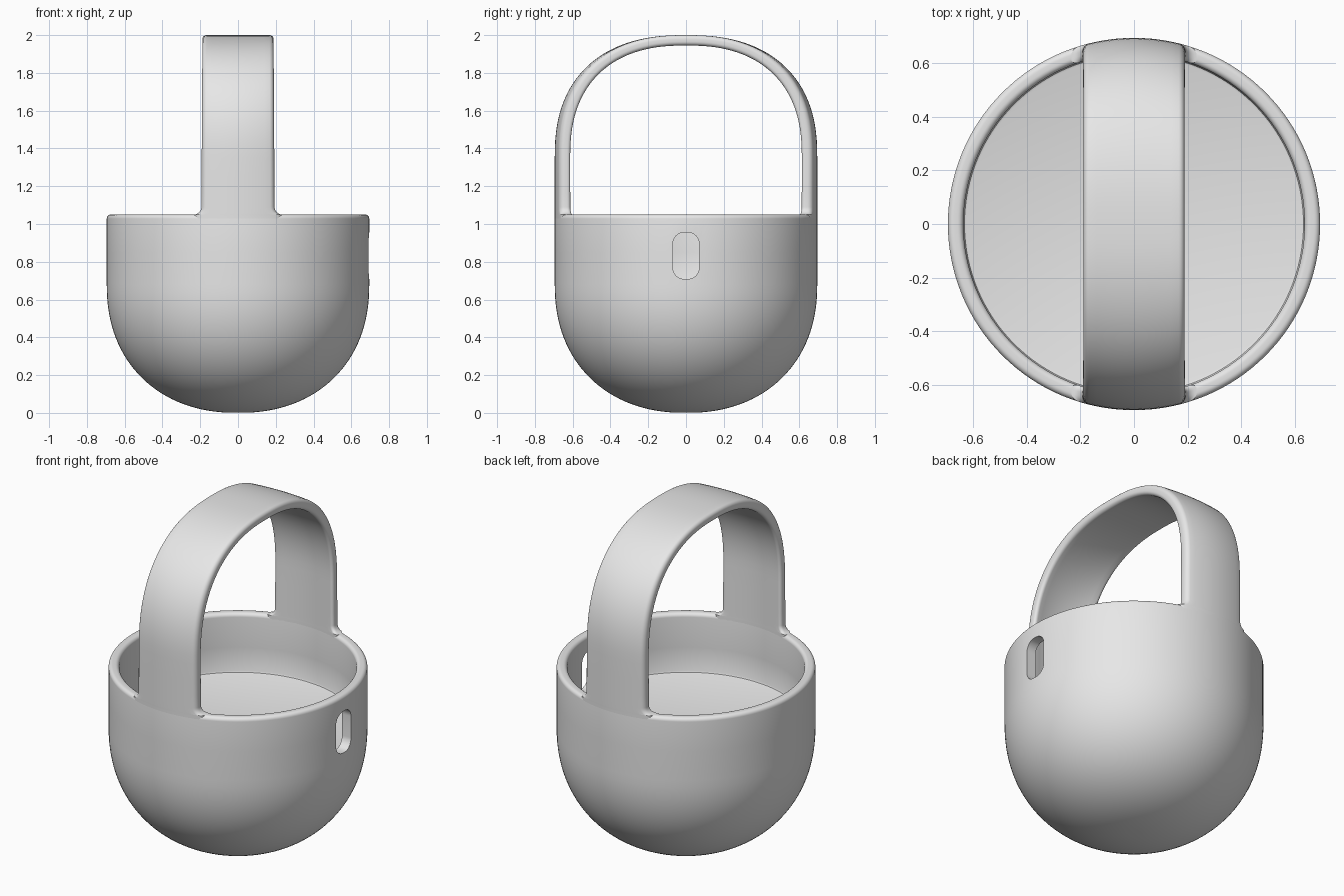
import bpy, bmesh, math

if "Cube" in bpy.data.objects:
    bpy.data.objects.remove(bpy.data.objects["Cube"])

R, RI = 0.695, 0.637          # outer and inner wall radius
RIM, FLOOR = 1.05, 0.70
SPRING = 1.35                 # height where the arch starts to curve

grey = bpy.data.materials.new("plain_grey")
grey.diffuse_color = (0.8, 0.8, 0.8, 1)
grey.use_nodes = True
grey.node_tree.nodes["Principled BSDF"].inputs["Base Color"].default_value = grey.diffuse_color


def finish(name, bm):
    bmesh.ops.recalc_face_normals(bm, faces=bm.faces)
    me = bpy.data.meshes.new(name)
    bm.to_mesh(me)
    bm.free()
    ob = bpy.data.objects.new(name, me)
    bpy.context.collection.objects.link(ob)
    me.materials.append(grey)
    return ob


def loft(name, rings, cap=True):
    """Skin a list of closed rings of points."""
    bm = bmesh.new()
    vs = [[bm.verts.new(p) for p in ring] for ring in rings]
    n = len(vs[0])
    for a, b in zip(vs, vs[1:]):
        for i in range(n):
            j = (i + 1) % n
            bm.faces.new((a[i], a[j], b[j], b[i]))
    if cap:
        bm.faces.new(vs[0])
        bm.faces.new(vs[-1])
    return finish(name, bm)


def arc(cx, cz, r, a0, a1, n):
    return [(cx + r * math.cos(math.radians(a0 + (a1 - a0) * i / n)),
             cz + r * math.sin(math.radians(a0 + (a1 - a0) * i / n))) for i in range(n + 1)]


def power(v, e):
    return math.copysign(abs(v) ** e, v)


# Bowl: turned profile with round base, rounded rim and flat floor
prof = []
for i in range(1, 33):
    t = math.pi / 2 * i / 32
    prof.append((R * math.sin(t) ** (2 / 2.2), 0.68 * (1 - max(math.cos(t), 0) ** (2 / 2.2))))
e = 0.022
prof += [(R, 0.85)] + arc(R - e, RIM - e, e, 0, 90, 6) + arc(RI + e, RIM - e, e, 90, 180, 6)
prof += [(RI, 0.85), (RI, FLOOR + 0.012)] + [(RI - 0.004, FLOOR + 0.003), (RI - 0.012, FLOOR)]
SEG = 128
bowl = loft("bowl", [[(r * math.cos(2 * math.pi * k / SEG), r * math.sin(2 * math.pi * k / SEG), z)
                      for k in range(SEG)] for r, z in prof])

# Slot cut through the right wall only
c = 0.06
hy, zc, hz = 0.07, 0.832, 0.123
outline = []
for sy, sz, a in ((1, 1, 0), (-1, 1, 90), (-1, -1, 180), (1, -1, 270)):
    outline += arc(sy * (hy - c), zc + sz * (hz - c), c, a, a + 90, 8)
cutter = loft("slot_cutter", [[(x, y, z) for y, z in outline] for x in (0.5, 0.8)])
cutter.hide_render = True
mod = bowl.modifiers.new("slot", 'BOOLEAN')
mod.operation, mod.object, mod.solver = 'DIFFERENCE', cutter, 'EXACT'
bpy.context.view_layer.objects.active = bowl
bpy.ops.object.modifier_apply(modifier="slot")
bpy.data.objects.remove(cutter)

# Handle cross-section: (sideways position, depth from 0 outside to 1 inside)
W, T = 0.19, R - RI
section = []
for sx, k, a in ((1, 1, 0), (-1, 1, 90), (-1, 0, 180), (1, 0, 270)):
    cx, cy = sx * (W - e), (T - e if k else e)
    section += [(x, y / T) for x, y in arc(cx, cy, e, a, a + 90, 5)]
    if a in (0, 180):     # extra points so the broad faces follow the bowl's curve
        section += [(cx * (1 - i / 6), (T if k else 0) / T) for i in range(1, 12)]


# Handle path: straight leg, arch, straight leg
leg = [RIM - e, RIM - e / 2] + [RIM + 0.04 * (1 - math.cos(math.pi / 2 * i / 8)) for i in range(9)]
leg += [1.16, 1.25]
path = [(R, RI, z, z) for z in leg]
for i in range(65):
    t = math.pi * i / 64
    cy, s = power(math.cos(t), 2 / 2.4), max(math.sin(t), 0) ** (2 / 2.4)
    path.append((R * cy, RI * cy, SPRING + (2 - SPRING) * s, SPRING + (1.945 - SPRING) * s))
path += [(-R, -RI, z, z) for z in reversed(leg)]


def station(yo, yi, zo, zi):
    d = min(max((RIM + 0.04 - zo) / 0.04, 0), 1)      # flare into the rim
    w = 0.194 - 0.006 * max(zo - RIM, 0) + 0.04 * (1 - math.sqrt(1 - d * d))
    ring = []
    for x0, k in section:
        x = x0 * w / W
        a, b = yo * math.sqrt(1 - (x / R) ** 2), yi * math.sqrt(1 - (x / RI) ** 2)
        ring.append((x, a + (b - a) * k, zo + (zi - zo) * k))
    return ring


handle = loft("arched_handle", [station(*p) for p in path])

# Smooth shading with crisp edges
for ob in (bowl, handle):
    bpy.ops.object.select_all(action='DESELECT')
    ob.select_set(True)
    bpy.context.view_layer.objects.active = ob
    bpy.ops.object.shade_smooth_by_angle(angle=math.radians(35))
